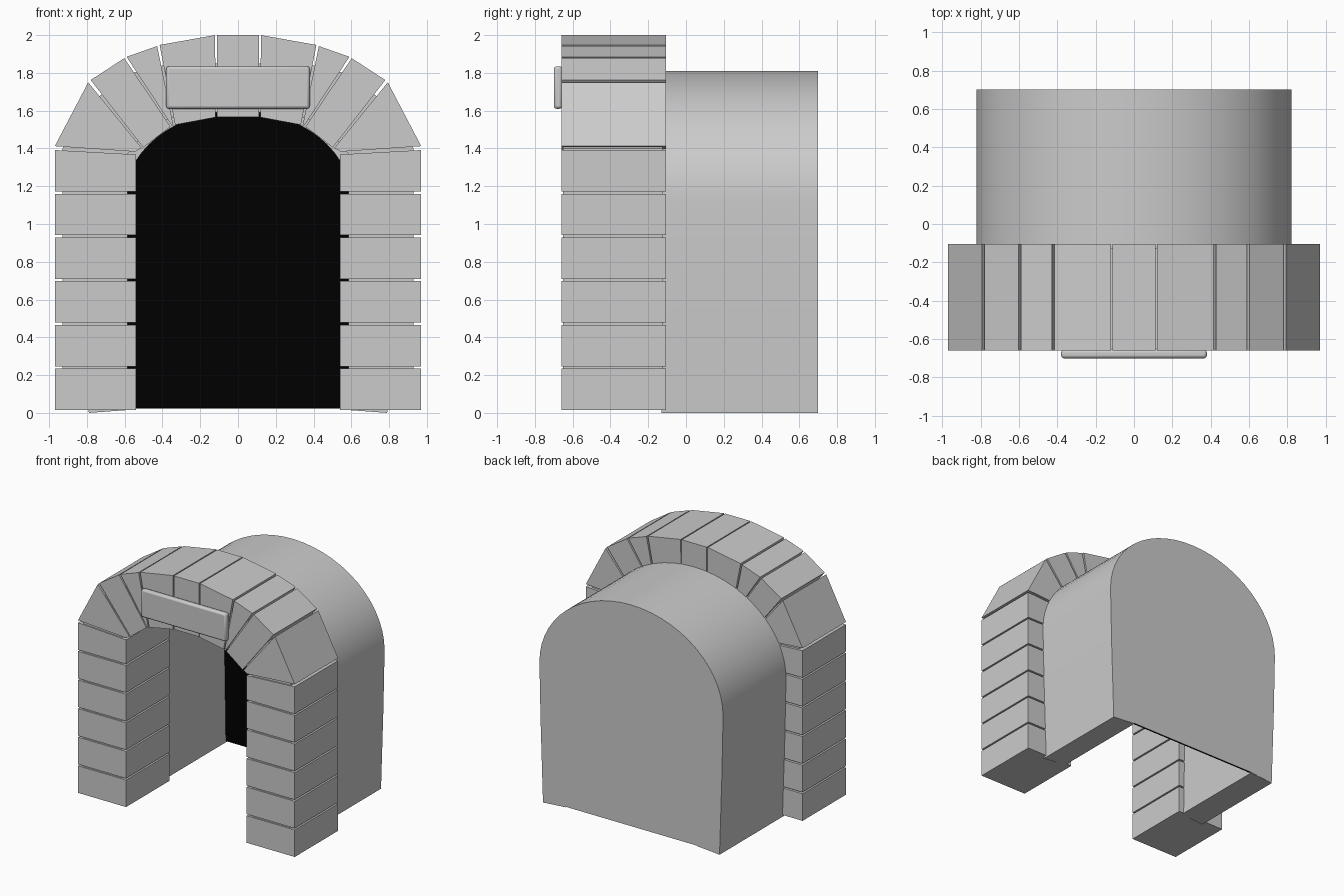
import bpy, bmesh
from math import sin, cos, pi

if "Cube" in bpy.data.objects:
    bpy.data.objects.remove(bpy.data.objects["Cube"])


def make_object(name, bm):
    bmesh.ops.recalc_face_normals(bm, faces=bm.faces)
    mesh = bpy.data.meshes.new(name)
    bm.to_mesh(mesh)
    bm.free()
    ob = bpy.data.objects.new(name, mesh)
    bpy.context.collection.objects.link(ob)
    return ob


def prism(name, profile, y0, y1):
    """Extrude an (x, z) outline from y0 to y1."""
    bm = bmesh.new()
    a = [bm.verts.new((x, y0, z)) for x, z in profile]
    b = [bm.verts.new((x, y1, z)) for x, z in profile]
    bm.faces.new(a)
    bm.faces.new(b)
    n = len(a)
    for i in range(n):
        j = (i + 1) % n
        bm.faces.new((a[i], a[j], b[j], b[i]))
    return make_object(name, bm)


def band(name, inner, outer, y0, y1):
    """Thick open arch between matching inner and outer (x, z) paths."""
    bm = bmesh.new()
    rings = [[bm.verts.new((p[0], y, p[1])) for p, y in
              ((i, y0), (o, y0), (o, y1), (i, y1))]
             for i, o in zip(inner, outer)]
    for r, s in zip(rings, rings[1:]):
        for k in range(4):
            m = (k + 1) % 4
            bm.faces.new((r[k], r[m], s[m], s[k]))
    bm.faces.new(rings[0])
    bm.faces.new(rings[-1])
    return make_object(name, bm)


def flip(points):
    return [(-x, z) for x, z in points]


def smooth(ob):
    bpy.ops.object.select_all(action='DESELECT')
    ob.select_set(True)
    bpy.context.view_layer.objects.active = ob
    bpy.ops.object.shade_smooth_by_angle(angle=0.6)


FRONT, BACK = -0.66, -0.105

# Pillar and arch stones, defined on the right and mirrored
stones = []
for i in range(6):
    z = 0.015 + i * 0.2315
    top = z + 0.219
    inner_top = 1.368 if i == 5 else top
    stones.append(("pillar_stone", [(0.54, z), (0.97, z), (0.97, top), (0.54, inner_top)]))
stones += [
    ("arch_stone", [(0.545, 1.383), (0.97, 1.412), (0.793, 1.75), (0.51, 1.402)]),
    ("arch_stone", [(0.502, 1.405), (0.78, 1.762), (0.602, 1.878), (0.357, 1.515)]),
    ("arch_stone", [(0.350, 1.52), (0.59, 1.885), (0.428, 1.942), (0.342, 1.522)]),
    ("arch_stone", [(0.333, 1.525), (0.415, 1.948), (0.121, 2.0), (0.119, 1.565)]),
]
for n, (name, pts) in enumerate(stones):
    for side, p in (("right", pts), ("left", flip(pts))):
        prism(f"{name}_{side}_{n}", p, FRONT, BACK)
prism("keystone", [(-0.112, 1.567), (0.112, 1.567), (0.112, 2.0), (-0.112, 2.0)], FRONT, BACK)

# Mortar core recessed in the joints
core_in = [(0.585, 0.03), (0.585, 1.37), (0.54, 1.43), (0.38, 1.55), (0.35, 1.56), (0.11, 1.59)]
core_out = [(0.93, 0.03), (0.93, 1.40), (0.73, 1.68), (0.56, 1.80), (0.395, 1.84), (0.11, 1.85)]
band("mortar_core", core_in + flip(core_in)[::-1], core_out + flip(core_out)[::-1], -0.65, -0.125)

# Tunnel vault behind the arch
N = 28


def vault(foot, foot_z, a, b):
    arc = [(a * cos(pi * i / N), 1.13 + b * sin(pi * i / N)) for i in range(N + 1)]
    low = [(foot, foot_z), ((foot + 2 * a) / 3, 0.65)]
    return low + arc + flip(low)[::-1]


outer = vault(0.79, 0.0, 0.822, 0.68)
inner = vault(0.585, 0.015, 0.60, 0.47)
smooth(band("tunnel_vault", inner, outer, -0.13, 0.698))
smooth(prism("tunnel_back_wall", outer + [(-0.585, 0.02), (0.585, 0.02)], 0.698, 0.70))

# Black panel that reads as darkness inside
dark = prism("dark_opening", [(x, max(z, 0.025)) for x, z in inner], 0.68, 0.69)
mat = bpy.data.materials.new("black")
mat.diffuse_color = (0.0, 0.0, 0.0, 1)
mat.use_nodes = True
mat.node_tree.nodes["Principled BSDF"].inputs["Base Color"].default_value = mat.diffuse_color
dark.data.materials.append(mat)

# Blank sign plate over the opening
sign = prism("sign_plate", [(-0.38, 1.61), (0.38, 1.61), (0.38, 1.835), (-0.38, 1.835)], -0.70, -0.655)
bev = sign.modifiers.new("bevel", 'BEVEL')
bev.width = 0.014
bev.segments = 2
smooth(sign)
